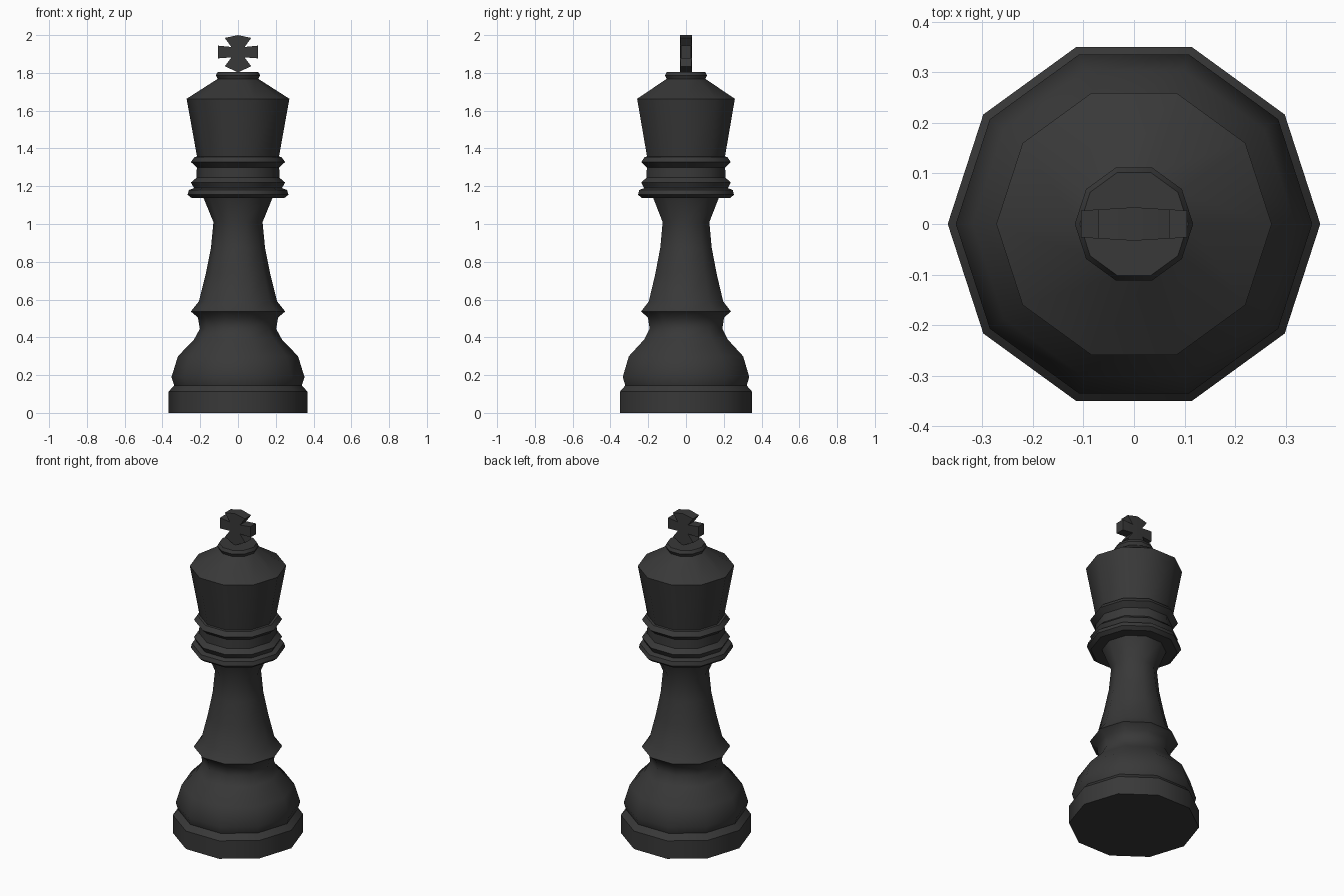
import bpy, bmesh, math

if "Cube" in bpy.data.objects:
    bpy.data.objects.remove(bpy.data.objects["Cube"])

mat = bpy.data.materials.new("charcoal black")
mat.diffuse_color = (0.040, 0.040, 0.040, 1)
mat.use_nodes = True
mat.node_tree.nodes["Principled BSDF"].inputs["Base Color"].default_value = mat.diffuse_color
SIDES = 10


def finish(name, bm, angle):
    bmesh.ops.recalc_face_normals(bm, faces=bm.faces)
    me = bpy.data.meshes.new(name)
    bm.to_mesh(me)
    bm.free()
    ob = bpy.data.objects.new(name, me)
    bpy.context.collection.objects.link(ob)
    me.materials.append(mat)
    bpy.ops.object.select_all(action='DESELECT')
    ob.select_set(True)
    bpy.context.view_layer.objects.active = ob
    bpy.ops.object.shade_smooth_by_angle(angle=math.radians(angle))
    return ob


def lathe(name, profile):
    """Ten-sided turned solid from (radius, height) points."""
    bm = bmesh.new()
    rings = []
    for r, z in profile:
        rings.append([bm.verts.new((r * math.cos(2 * math.pi * i / SIDES),
                                    r * math.sin(2 * math.pi * i / SIDES), z))
                      for i in range(SIDES)])
    for a, b in zip(rings, rings[1:]):
        for i in range(SIDES):
            j = (i + 1) % SIDES
            bm.faces.new((a[i], a[j], b[j], b[i]))
    bm.faces.new(rings[0][::-1])
    bm.faces.new(rings[-1])
    return finish(name, bm, 40)


# Turned body: base, bell, ring, stem, collars, crown and cap
lathe("turned_body", [
    (0.368, 0.0), (0.368, 0.112), (0.338, 0.145), (0.352, 0.19),
    (0.318, 0.30), (0.233, 0.388), (0.202, 0.445), (0.212, 0.505),
    (0.250, 0.537), (0.207, 0.59), (0.171, 0.735), (0.143, 0.875),
    (0.130, 1.01), (0.182, 1.137), (0.245, 1.137), (0.267, 1.155),
    (0.260, 1.18), (0.233, 1.19), (0.249, 1.22), (0.220, 1.245),
    (0.218, 1.30), (0.249, 1.328), (0.230, 1.355), (0.217, 1.357),
    (0.272, 1.663), (0.108, 1.768), (0.117, 1.787), (0.107, 1.806)])

# Cross finial: mirrored outline, slightly thicker at its middle
half = [(0, 2.0), (0.07, 1.985), (0.035, 1.937), (0.105, 1.944),
        (0.105, 1.877), (0.035, 1.882), (0.07, 1.835), (0, 1.803)]
outline = half + [(-x, z) for x, z in half[-2:0:-1]]
bm = bmesh.new()
sheets = []
for s in (-1, 1):
    ring = [bm.verts.new((x, s * (0.033 - 0.06 * abs(x)), z)) for x, z in outline]
    mid = bm.verts.new((0, s * 0.033, 1.91))
    for i in range(len(ring)):
        bm.faces.new((mid, ring[i], ring[(i + 1) % len(ring)]))
    sheets.append(ring)
f, b = sheets
for i in range(len(f)):
    j = (i + 1) % len(f)
    bm.faces.new((f[i], f[j], b[j], b[i]))
finish("cross_finial", bm, 30)
